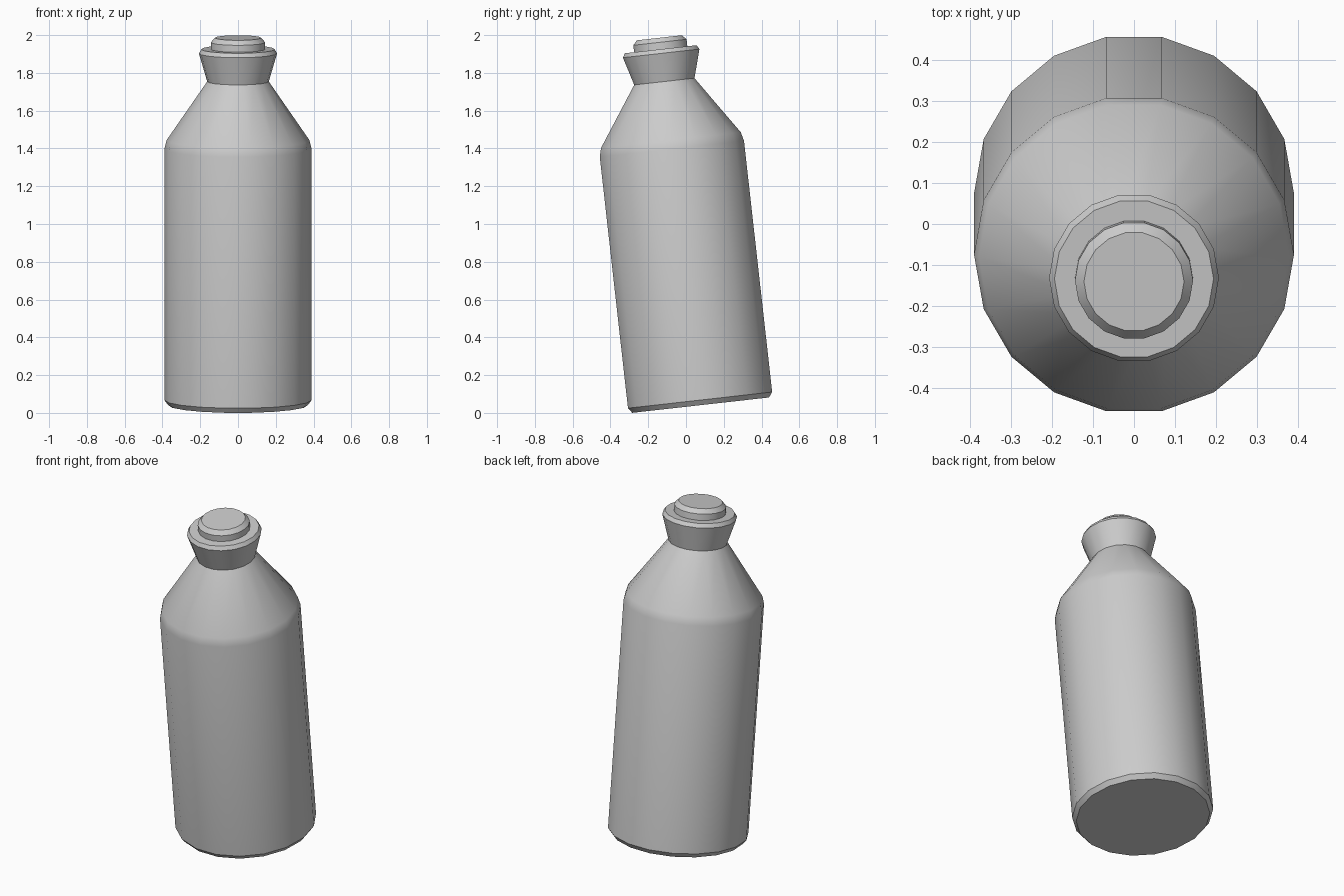
import bpy, bmesh, math
from mathutils import Matrix

if "Cube" in bpy.data.objects:
    bpy.data.objects.remove(bpy.data.objects["Cube"])

SIDES = 18
# whole bottle leans toward the front, pivoting on its base centre
LEAN = Matrix.Translation((0, 0.0775, 0.041)) @ Matrix.Rotation(math.radians(6.4), 4, 'X')


def lathe(name, profile, cap_bottom=False, cap_top=False):
    """Revolve (radius, height) pairs into a faceted part."""
    bm = bmesh.new()
    rings = []
    for r, z in profile:
        rings.append([bm.verts.new((r * math.cos(2 * math.pi * i / SIDES),
                                    r * math.sin(2 * math.pi * i / SIDES), z))
                      for i in range(SIDES)])
    for low, high in zip(rings, rings[1:]):
        for i in range(SIDES):
            j = (i + 1) % SIDES
            bm.faces.new((low[i], low[j], high[j], high[i]))
    if cap_bottom:
        bm.faces.new(rings[0][::-1])
    if cap_top:
        bm.faces.new(rings[-1])
    bm.transform(LEAN)
    mesh = bpy.data.meshes.new(name)
    bm.to_mesh(mesh)
    bm.free()
    obj = bpy.data.objects.new(name, mesh)
    bpy.context.collection.objects.link(obj)
    bpy.ops.object.select_all(action='DESELECT')
    obj.select_set(True)
    bpy.context.view_layer.objects.active = obj
    bpy.ops.object.shade_smooth_by_angle(angle=math.radians(30))
    return obj


# body with bevelled base and sloping shoulder
lathe("bottle_body", [(0.37, 0), (0.39, 0.027), (0.39, 1.365),
                      (0.378, 1.412), (0.163, 1.724)], cap_bottom=True)
# flared neck collar
lathe("neck_collar", [(0.163, 1.724), (0.207, 1.874), (0.194, 1.896)], cap_top=True)
# stopper
lathe("stopper", [(0.144, 1.896), (0.144, 1.933), (0.122, 1.957)], cap_top=True)
